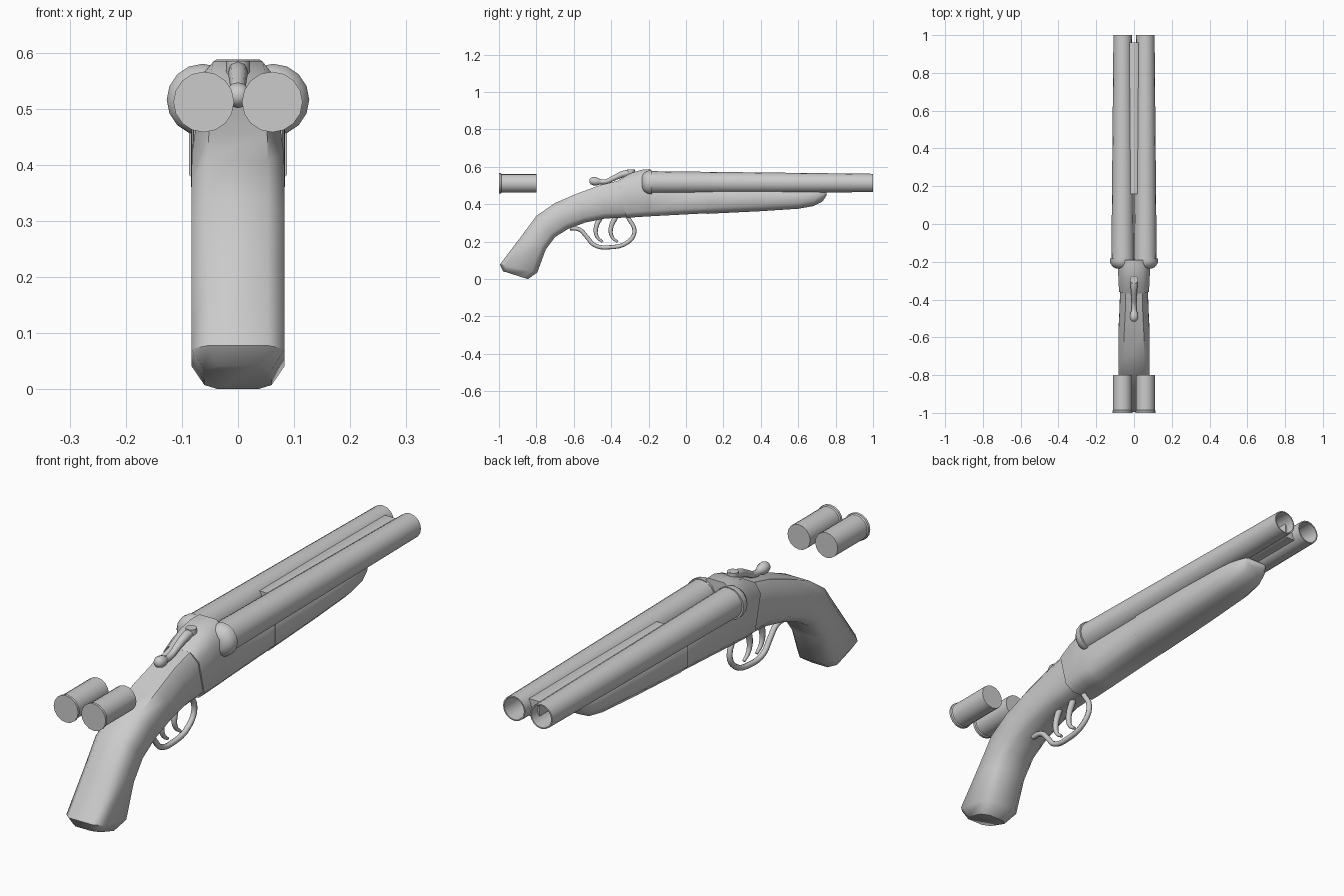
import bpy, bmesh, math
from mathutils import Vector


def finish(name, bm, angle=50):
    bmesh.ops.recalc_face_normals(bm, faces=bm.faces[:])
    me = bpy.data.meshes.new(name)
    bm.to_mesh(me)
    bm.free()
    ob = bpy.data.objects.new(name, me)
    bpy.context.collection.objects.link(ob)
    bpy.ops.object.select_all(action='DESELECT')
    ob.select_set(True)
    bpy.context.view_layer.objects.active = ob
    bpy.ops.object.shade_smooth_by_angle(angle=math.radians(angle))
    return ob


def skin(bm, rings):
    n = len(rings[0])
    for a, b in zip(rings, rings[1:]):
        for i in range(n):
            j = (i + 1) % n
            bm.faces.new((a[i], a[j], b[j], b[i]))


def loft(name, sections, angle=50):
    """Chamfered box sections: top y,z, bottom y,z, half width, top chamfer x,z, bottom chamfer."""
    bm = bmesh.new()
    rings = []
    for ty, tz, by, bz, w, cx, cz, cb in sections:
        t, b = Vector((0, ty, tz)), Vector((0, by, bz))
        d = (t - b).normalized()
        side = [(w - cb, b), (w, b + d * cb), (w, t - d * cz), (w - cx, t)]
        pts = [p + Vector((x, 0, 0)) for x, p in side]
        pts += [p - Vector((x, 0, 0)) for x, p in reversed(side)]
        rings.append([bm.verts.new(p) for p in pts])
    skin(bm, rings)
    bm.faces.new(rings[0])
    bm.faces.new(rings[-1])
    return finish(name, bm, angle)


def lathe(name, profile, x, sides=16, closed=False):
    """Turn (y, radius, centre z) rings around a y axis."""
    bm = bmesh.new()
    rings = []
    for y, r, z in profile:
        rings.append([bm.verts.new((x + r * math.cos(2 * math.pi * i / sides), y,
                                    z + r * math.sin(2 * math.pi * i / sides)))
                      for i in range(sides)])
    if closed:
        skin(bm, rings + rings[:1])
    else:
        skin(bm, rings)
        bm.faces.new(rings[0])
        bm.faces.new(rings[-1])
    return finish(name, bm, 40)


def rod(name, pts, depth, x=0):
    """Smooth tube through (y, z, radius factor) points."""
    cu = bpy.data.curves.new(name, 'CURVE')
    cu.dimensions = '3D'
    cu.bevel_depth, cu.bevel_resolution, cu.resolution_u = depth, 2, 4
    cu.use_fill_caps = True
    sp = cu.splines.new('BEZIER')
    sp.bezier_points.add(len(pts) - 1)
    for p, (y, z, r) in zip(sp.bezier_points, pts):
        p.co, p.radius = (x, y, z), r
        p.handle_left_type = p.handle_right_type = 'AUTO'
    ob = bpy.data.objects.new(name, cu)
    bpy.context.collection.objects.link(ob)
    bpy.ops.object.select_all(action='DESELECT')
    ob.select_set(True)
    bpy.context.view_layer.objects.active = ob
    bpy.ops.object.convert(target='MESH')


# Barrels, breech fences and loose shells, one of each per side
for side, s in (("left", -1), ("right", 1)):
    lathe(side + "_barrel", [(-0.19, 0.06, 0.517), (1, 0.049, 0.514),
                             (1, 0.044, 0.514), (-0.19, 0.044, 0.517)], s * 0.06, closed=True)
    lathe(side + "_fence", [(-0.236, 0.03, 0.516), (-0.228, 0.048, 0.516), (-0.212, 0.06, 0.516),
                            (-0.2, 0.064, 0.516), (-0.183, 0.064, 0.516)], s * 0.063)
    lathe(side + "_shell", [(-1, 0.054, 0.512), (-0.99, 0.054, 0.512), (-0.986, 0.05, 0.512),
                            (-0.8, 0.05, 0.512)], s * 0.061)

# Rib between the barrels
loft("rib", [(0.16, 0.553, 0.16, 0.48, 0.024, 0.002, 0.002, 0.002),
             (0.96, 0.549, 0.96, 0.48, 0.024, 0.002, 0.002, 0.002)])

# Receiver with raised standing breech
loft("receiver", [
    (-0.368, 0.525, -0.318, 0.326, 0.079, 0.03, 0.035, 0.03),
    (-0.30, 0.565, -0.28, 0.33, 0.083, 0.035, 0.045, 0.03),
    (-0.24, 0.584, -0.24, 0.333, 0.084, 0.04, 0.05, 0.03),
    (-0.19, 0.588, -0.19, 0.335, 0.084, 0.046, 0.05, 0.03),
    (-0.188, 0.47, -0.188, 0.336, 0.084, 0.002, 0.002, 0.03),
    (0.115, 0.47, 0.115, 0.352, 0.084, 0.002, 0.002, 0.03)])

# Wooden fore-end with rounded tip
loft("fore_end", [
    (0.113, 0.47, 0.113, 0.349, 0.087, 0.002, 0.002, 0.033),
    (0.40, 0.47, 0.40, 0.363, 0.085, 0.002, 0.002, 0.033),
    (0.60, 0.47, 0.60, 0.376, 0.08, 0.002, 0.002, 0.03),
    (0.68, 0.47, 0.68, 0.390, 0.074, 0.002, 0.002, 0.028),
    (0.73, 0.47, 0.73, 0.415, 0.062, 0.002, 0.002, 0.025),
    (0.75, 0.47, 0.75, 0.445, 0.05, 0.002, 0.002, 0.012)])

# Curved pistol grip
loft("grip", [
    (-0.355, 0.528, -0.305, 0.33, 0.074, 0.03, 0.04, 0.03),
    (-0.46, 0.502, -0.43, 0.324, 0.076, 0.03, 0.04, 0.03),
    (-0.58, 0.458, -0.54, 0.302, 0.082, 0.03, 0.04, 0.03),
    (-0.70, 0.407, -0.63, 0.268, 0.083, 0.03, 0.035, 0.03),
    (-0.80, 0.338, -0.70, 0.225, 0.083, 0.03, 0.03, 0.03),
    (-0.88, 0.230, -0.75, 0.158, 0.083, 0.03, 0.03, 0.03),
    (-0.995, 0.078, -0.795, 0.035, 0.083, 0.03, 0.03, 0.03),
    (-0.978, 0.042, -0.845, 0.0, 0.06, 0.025, 0.025, 0.025)])

# Trigger guard and two triggers
rod("trigger_guard", [(-0.62, 0.272, 1), (-0.57, 0.265, 1), (-0.53, 0.225, 1), (-0.49, 0.182, 1),
                      (-0.41, 0.17, 1), (-0.31, 0.198, 1), (-0.275, 0.255, 1), (-0.31, 0.33, 1)], 0.011)
for name, dy in (("rear_trigger", 0), ("front_trigger", 0.08)):
    rod(name, [(-0.455 + dy, 0.335, 1.4), (-0.482 + dy, 0.27, 1.2),
               (-0.475 + dy, 0.225, 0.9), (-0.445 + dy, 0.198, 0.6)], 0.01)

# Opening lever with thumb knob and pivot
rod("top_lever", [(-0.28, 0.568, 1), (-0.33, 0.563, 1), (-0.38, 0.543, 0.8),
                  (-0.43, 0.521, 0.7), (-0.49, 0.523, 0.8)], 0.018)
lathe("lever_knob", [(-0.516, 0.008, 0.524), (-0.51, 0.017, 0.524), (-0.495, 0.023, 0.524),
                     (-0.475, 0.021, 0.522), (-0.455, 0.012, 0.52)], 0, 12)
bm = bmesh.new()
bmesh.ops.create_cone(bm, cap_ends=True, segments=16, radius1=0.022, radius2=0.021, depth=0.05)
bmesh.ops.translate(bm, verts=bm.verts[:], vec=(0, -0.295, 0.56))
finish("lever_pivot", bm)
